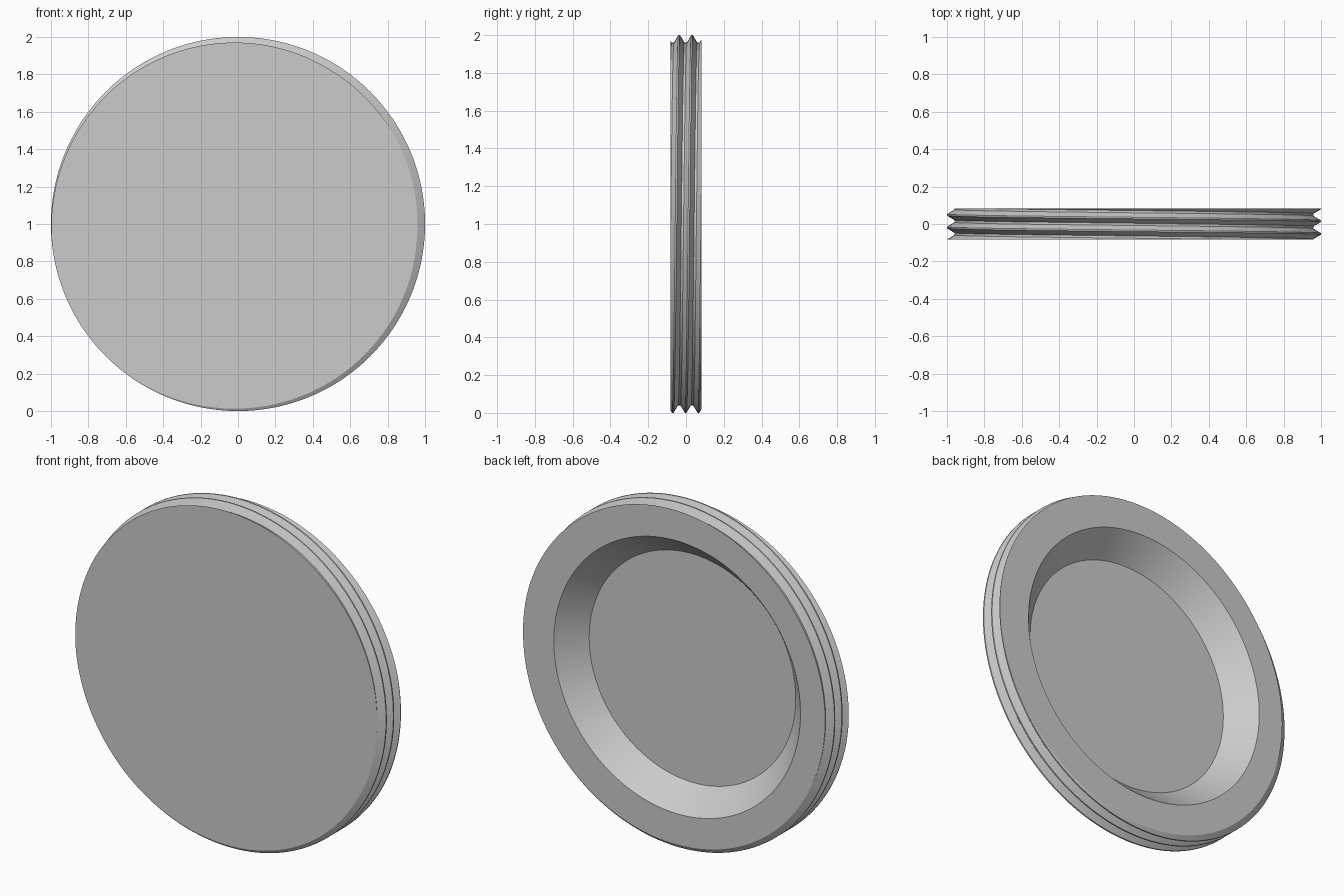
import bpy
import bmesh
from math import sin, cos, tau

cube = bpy.data.objects.get("Cube")
if cube:
    bpy.data.objects.remove(cube, do_unlink=True)

SEGMENTS = 240
HALF = 0.082                 # half thickness of the plug
PITCH = 0.068
CREST, ROOT = 1.0, 0.96
CREST_FLAT, ROOT_FLAT = 0.004, 0.006   # half widths of the thread flats
START = -0.053               # crest position at angle zero

grey = bpy.data.materials.new("plain grey")
grey.use_nodes = True
grey.diffuse_color = (0.6, 0.6, 0.6, 1)
grey.node_tree.nodes["Principled BSDF"].inputs["Base Color"].default_value = (0.6, 0.6, 0.6, 1)


def thread_radius(angle, y):
    """Radius of the helical V thread at an angle and depth."""
    d = (y - START - PITCH * angle / tau) % PITCH
    d = min(d, PITCH - d)
    t = (d - CREST_FLAT) / (PITCH / 2 - ROOT_FLAT - CREST_FLAT)
    return CREST + (ROOT - CREST) * max(0, min(1, t))


bm = bmesh.new()
cache = {}


def vert(i, y, radius):
    i %= SEGMENTS
    key = (i, round(y, 5), round(radius, 4))
    if key not in cache:
        a = tau * i / SEGMENTS
        cache[key] = bm.verts.new((radius * cos(a), y, 1 + radius * sin(a)))
    return cache[key]


def face(*verts):
    unique = list(dict.fromkeys(verts))
    if len(unique) > 2:
        bm.faces.new(unique)


# Thread: breakpoints follow the helix and are clipped at both flat faces
offsets = (-CREST_FLAT, CREST_FLAT, PITCH / 2 - ROOT_FLAT, PITCH / 2 + ROOT_FLAT)


def thread_column(i):
    a = tau * i / SEGMENTS
    ys = [START + PITCH * (a / tau + k) + o for k in range(-3, 4) for o in offsets]
    ys = [max(-HALF, min(HALF, y)) for y in ys]
    return [vert(i, y, thread_radius(a, y)) for y in ys]


columns = [thread_column(i) for i in range(SEGMENTS + 1)]
for left, right in zip(columns, columns[1:]):
    for j in range(len(left) - 1):
        face(left[j], right[j], right[j + 1], left[j + 1])

# Flat front
face(*[c[0] for c in columns[:-1]])

# Back rim, sloping recess wall and recess floor
RECESS = ((HALF, 0.80), (-0.06, 0.67))
rings = [[c[-1] for c in columns]]
rings += [[vert(i, y, r) for i in range(SEGMENTS + 1)] for y, r in RECESS]
for outer, inner in zip(rings, rings[1:]):
    for i in range(SEGMENTS):
        face(outer[i], outer[i + 1], inner[i + 1], inner[i])
face(*rings[-1][:-1])

bmesh.ops.recalc_face_normals(bm, faces=bm.faces[:])
mesh = bpy.data.meshes.new("threaded_plug")
bm.to_mesh(mesh)
bm.free()
mesh.materials.append(grey)
plug = bpy.data.objects.new("threaded_plug", mesh)
bpy.context.collection.objects.link(plug)

# Keep thread and rim edges crisp
bpy.ops.object.select_all(action="DESELECT")
plug.select_set(True)
bpy.context.view_layer.objects.active = plug
bpy.ops.object.shade_smooth_by_angle(angle=0.5)
